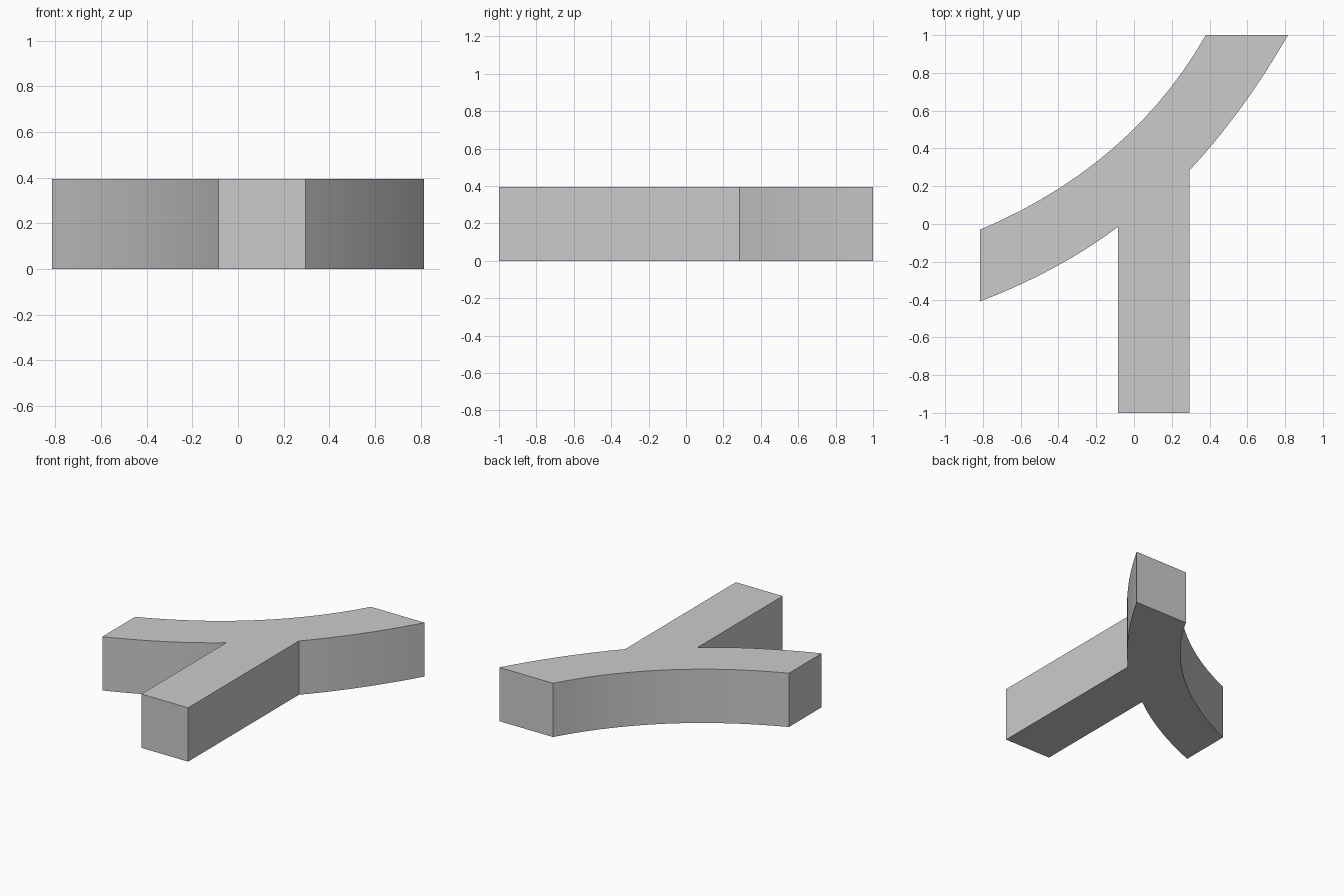
import bpy
import bmesh
from mathutils import Vector

if "Cube" in bpy.data.objects:
    bpy.data.objects.remove(bpy.data.objects["Cube"])

HEIGHT = 0.395
STEPS = 14


def arc(start, control, end):
    """Points along a quadratic curve, both ends included."""
    a, b, c = Vector(start), Vector(control), Vector(end)
    ts = [i / STEPS for i in range(STEPS + 1)]
    return [a * (1 - t) ** 2 + b * 2 * t * (1 - t) + c * t * t for t in ts]


# Outline, counter-clockwise: stem bottom, right side of arm, top side, lower left side
outline = [Vector((-0.085, -1.0)), Vector((0.295, -1.0))]
outline += arc((0.295, 0.285), (0.586, 0.6), (0.815, 1.0))
outline += arc((0.38, 1.0), (-0.015, 0.308), (-0.815, -0.03))
outline += arc((-0.815, -0.41), (-0.398, -0.25), (-0.085, -0.015))

# Extrude the outline into a solid slab
bm = bmesh.new()
base = bm.faces.new([bm.verts.new((p.x, p.y, 0)) for p in outline])
top = bmesh.ops.extrude_face_region(bm, geom=[base], use_keep_orig=True)
bmesh.ops.translate(bm, vec=(0, 0, HEIGHT),
                    verts=[v for v in top["geom"] if isinstance(v, bmesh.types.BMVert)])
bmesh.ops.triangulate(bm, faces=[f for f in bm.faces if len(f.verts) > 4])
bmesh.ops.recalc_face_normals(bm, faces=bm.faces)

mesh = bpy.data.meshes.new("branched_slab")
bm.to_mesh(mesh)
bm.free()
slab = bpy.data.objects.new("branched_slab", mesh)
bpy.context.collection.objects.link(slab)

# Smooth curved walls, sharp corners
bpy.context.view_layer.objects.active = slab
slab.select_set(True)
bpy.ops.object.shade_smooth_by_angle(angle=0.35)
